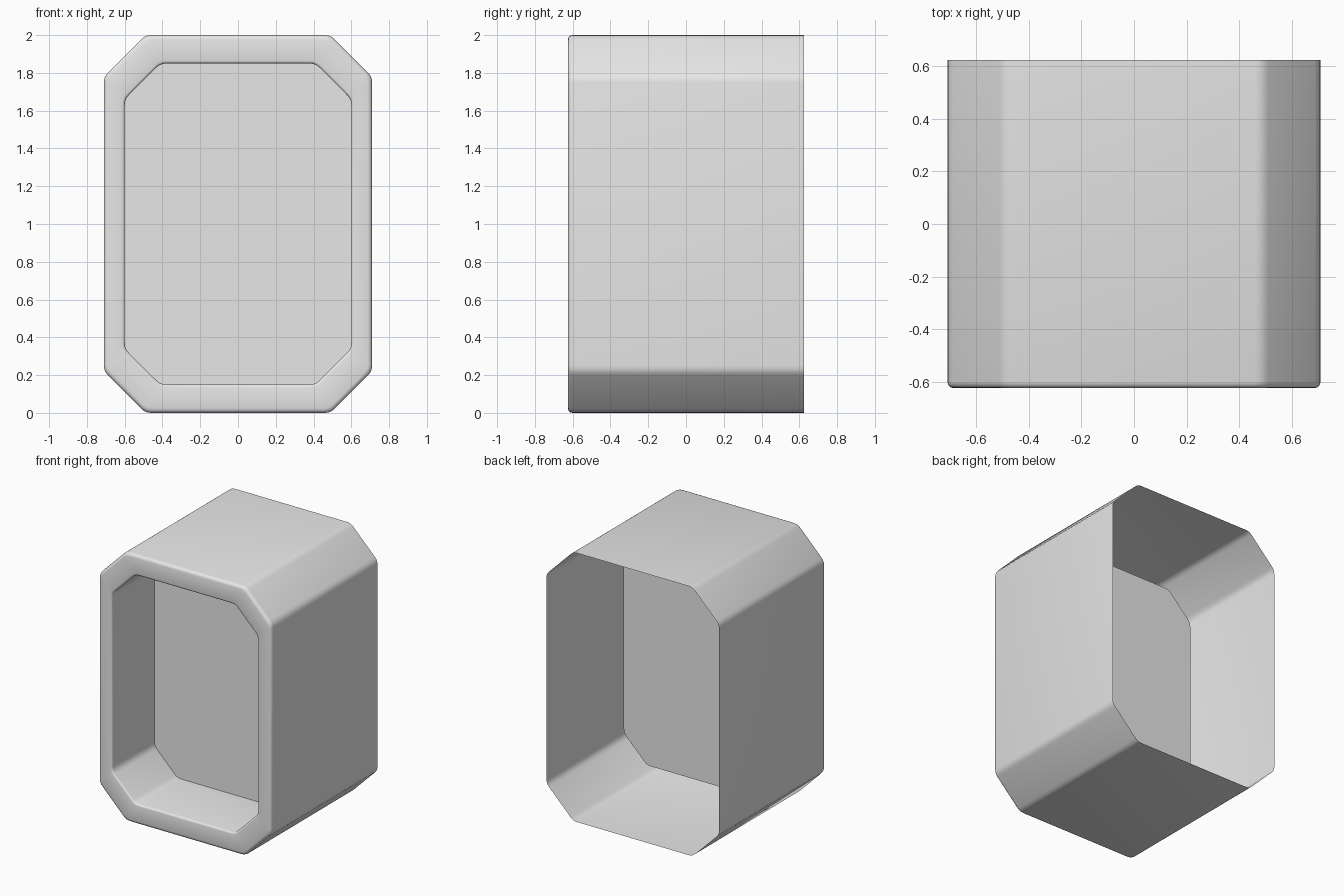
import bpy, bmesh, math

if "Cube" in bpy.data.objects:
    bpy.data.objects.remove(bpy.data.objects["Cube"])

HALF_H = 1.0
Y_BACK, Y_FRONT, Y_PANEL = 0.625, -0.625, -0.125


def ring_points(w, h, cut, inset, r=0.03):
    """Octagon (x, z) with rounded corners, anticlockwise seen from the front."""
    k = inset * math.tan(math.radians(22.5))
    w2, h2 = w - inset, h - inset
    a, b = w - cut - k, h - cut - k      # ends of the straight sides
    octo = [(w2, -b), (w2, b), (a, h2), (-a, h2),
            (-w2, b), (-w2, -b), (-a, -h2), (a, -h2)]
    pts = []
    for i, p in enumerate(octo):
        ends = []
        for q in (octo[i - 1], octo[(i + 1) % 8]):
            d = math.dist(p, q)
            ends.append([p[j] + (q[j] - p[j]) * r / d for j in (0, 1)])
        for t in (0, 1 / 3, 2 / 3, 1):
            pts.append([(1 - t) ** 2 * ends[0][j] + 2 * t * (1 - t) * p[j]
                        + t * t * ends[1][j] for j in (0, 1)])
    return pts


OUTER = (0.71, HALF_H, 0.22)
INNER = (0.60, 0.85, 0.19)
angles = [math.radians(a) for a in (0, 30, 60, 90)]
rings = [(OUTER, 0, Y_BACK)]
# rounded outer front edge
R = 0.024
rings += [(OUTER, R * (1 - math.cos(a)), Y_FRONT + R * (1 - math.sin(a))) for a in angles]
# rounded lip into the recess
R = 0.014
rings += [(INNER, -R * (1 - math.cos(a)), Y_FRONT + R * (1 - math.sin(a))) for a in reversed(angles)]
# recess wall down to the panel
rings.append((INNER, 0, Y_PANEL))

bm = bmesh.new()
loops = []
for shape, inset, y in rings:
    loops.append([bm.verts.new((x, y, z + HALF_H)) for x, z in ring_points(*shape, inset)])
for a, b in zip(loops, loops[1:]):
    n = len(a)
    for i in range(n):
        j = (i + 1) % n
        bm.faces.new((a[i], a[j], b[j], b[i]))
# recessed panel; the back of the shell stays open
bm.faces.new(loops[-1])

mesh = bpy.data.meshes.new("octagonal_housing")
bm.to_mesh(mesh)
bm.free()
obj = bpy.data.objects.new("octagonal_housing", mesh)
bpy.context.collection.objects.link(obj)

mat = bpy.data.materials.new("light_grey")
mat.diffuse_color = (0.8, 0.8, 0.8, 1)
mat.use_nodes = True
mat.node_tree.nodes["Principled BSDF"].inputs["Base Color"].default_value = mat.diffuse_color
mesh.materials.append(mat)

bpy.context.view_layer.objects.active = obj
obj.select_set(True)
bpy.ops.object.shade_smooth_by_angle(angle=math.radians(40))
